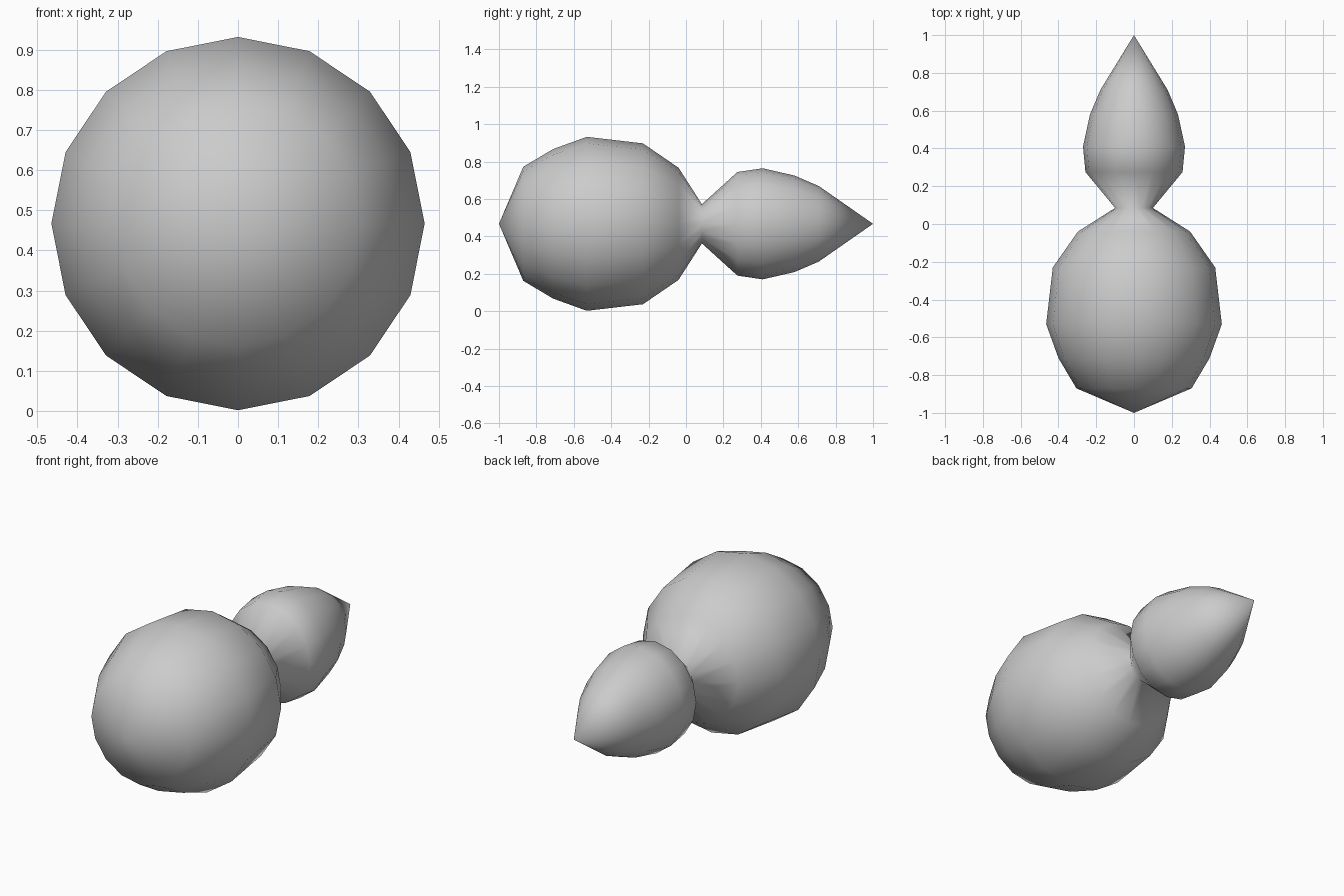
import bpy, bmesh, math

if "Cube" in bpy.data.objects:
    bpy.data.objects.remove(bpy.data.objects["Cube"])

SIDES = 16
CENTRE_Z = 0.467

# Rings along y: (y, half width, half height)
RINGS = [
    (-0.87, 0.305, 0.305), (-0.71, 0.40, 0.40), (-0.53, 0.465, 0.465),
    (-0.23, 0.43, 0.43), (-0.04, 0.297, 0.30), (0.085, 0.10, 0.105),
    (0.275, 0.257, 0.277), (0.41, 0.27, 0.297), (0.58, 0.233, 0.258),
    (0.71, 0.178, 0.202),
]

bm = bmesh.new()


def ring(y, rx, rz):
    return [bm.verts.new((rx * math.cos(a), y, CENTRE_Z + rz * math.sin(a)))
            for a in (2 * math.pi * i / SIDES for i in range(SIDES))]


# Large bulb, pinched neck and pointed bulb in one skin
rings = [ring(*r) for r in RINGS]
for a, b in zip(rings, rings[1:]):
    for i in range(SIDES):
        j = (i + 1) % SIDES
        bm.faces.new((a[i], a[j], b[j], b[i]))

# Pointed ends
for y, r in ((-1.0, rings[0]), (1.0, rings[-1])):
    tip = bm.verts.new((0, y, CENTRE_Z))
    for i in range(SIDES):
        bm.faces.new((tip, r[i], r[(i + 1) % SIDES]))

bmesh.ops.recalc_face_normals(bm, faces=bm.faces[:])
for f in bm.faces:
    f.smooth = True
mesh = bpy.data.meshes.new("pinched_body")
bm.to_mesh(mesh)
bm.free()
body = bpy.data.objects.new("pinched_body", mesh)
bpy.context.collection.objects.link(body)
